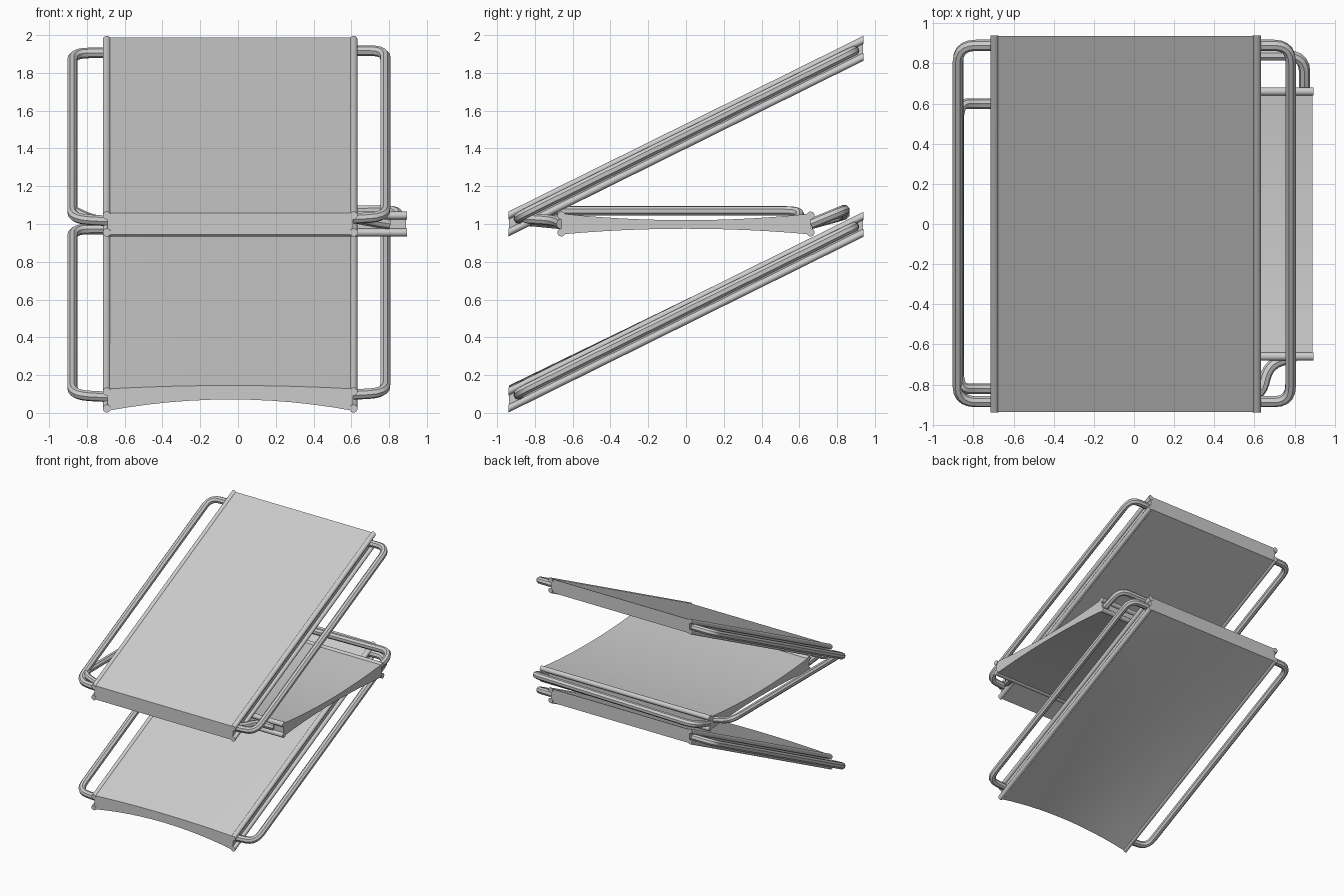
import bpy, bmesh, math
from mathutils import Vector, Matrix

if "Cube" in bpy.data.objects:
    bpy.data.objects.remove(bpy.data.objects["Cube"])

SLOPE = 0.495


def finish(name, bm, place, angle=35):
    for v in bm.verts:
        v.co = place(v.co)
    bmesh.ops.recalc_face_normals(bm, faces=bm.faces)
    me = bpy.data.meshes.new(name)
    bm.to_mesh(me)
    bm.free()
    ob = bpy.data.objects.new(name, me)
    bpy.context.collection.objects.link(ob)
    for p in me.polygons:
        p.use_smooth = True
    bpy.context.view_layer.objects.active = ob
    ob.select_set(True)
    bpy.ops.object.shade_smooth_by_angle(angle=math.radians(angle))
    ob.select_set(False)
    return ob


def slanted(z0):
    # shear along y so the panel ends stay vertical
    return lambda p: Vector((p.x, p.y, p.z + z0 + SLOPE * p.y))


def sideways(p):
    # quarter-turned middle panel
    return Vector((p.y, p.x, p.z + 1.0))


def sheet(name, x0, x1, y0, y1, place, top=lambda t: 0, bottom=lambda t: 0, h=0.058):
    # closed fabric pad; top/bottom give the bow along its length
    bm = bmesh.new()
    nx, ny = 12, 8
    rings = []
    for j in range(ny + 1):
        t = j / ny
        y = y0 + (y1 - y0) * t
        up, low = [], []
        for i in range(nx + 1):
            s = i / nx
            bow = 4 * s * (1 - s)
            x = x0 + (x1 - x0) * s
            up.append(bm.verts.new((x, y, h + top(t) * bow)))
            low.append(bm.verts.new((x, y, -h + bottom(t) * bow)))
        rings.append((up, low))
    for j in range(ny):
        (ua, la), (ub, lb) = rings[j], rings[j + 1]
        for i in range(nx):
            bm.faces.new((ua[i], ua[i + 1], ub[i + 1], ub[i]))
            bm.faces.new((la[i], lb[i], lb[i + 1], la[i + 1]))
        for i in (0, nx):
            bm.faces.new((ua[i], ub[i], lb[i], la[i]))
    for up, low in (rings[0], rings[-1]):
        for i in range(nx):
            bm.faces.new((up[i], up[i + 1], low[i + 1], low[i]))
    return finish(name, bm, place)


def rails(name, xs, y0, y1, place):
    # two stacked tubes along each side
    bm = bmesh.new()
    for x in xs:
        for z in (-0.045, 0.045):
            m = Matrix.Translation((x, (y0 + y1) / 2, z)) @ Matrix.Rotation(math.pi / 2, 4, 'X')
            bmesh.ops.create_cone(bm, cap_ends=True, segments=14, radius1=0.021,
                                  radius2=0.021, depth=y1 - y0, matrix=m)
    return finish(name, bm, place)


def tube(name, pts, radius=0.028, fillet=0.09):
    # round bar along a path with rounded corners
    pts = [Vector(p) for p in pts]
    path = [pts[0]]
    for a, b, c in zip(pts, pts[1:], pts[2:]):
        p = b + (a - b).normalized() * min(fillet, (a - b).length * 0.48)
        q = b + (c - b).normalized() * min(fillet, (c - b).length * 0.48)
        for k in range(6):
            t = k / 5
            path.append(p * (1 - t) ** 2 + b * 2 * t * (1 - t) + q * t * t)
    path.append(pts[-1])
    cu = bpy.data.curves.new(name, 'CURVE')
    cu.dimensions = '3D'
    cu.bevel_depth = radius
    cu.bevel_resolution = 2
    cu.use_fill_caps = True
    sp = cu.splines.new('POLY')
    sp.points.add(len(path) - 1)
    for sp_pt, p in zip(sp.points, path):
        sp_pt.co = (*p, 1)
    ob = bpy.data.objects.new(name, cu)
    bpy.context.collection.objects.link(ob)
    bpy.context.view_layer.objects.active = ob
    ob.select_set(True)
    bpy.ops.object.convert(target='MESH')
    bpy.ops.object.shade_smooth_by_angle(angle=math.radians(40))
    bpy.context.object.select_set(False)


# Upper and lower slanted panels
for label, z0, bow in (("upper", 1.465, 0), ("lower", 0.533, 1)):
    place = slanted(z0)
    sheet(label + "_sheet", -0.69, 0.61, -0.937, 0.937, place,
          top=lambda t, b=bow: 0.018 * b * (1 - t),
          bottom=lambda t, b=bow: 0.06 * b * (1 - t))
    rails(label + "_rails", (-0.695, 0.612), -0.94, 0.94, place)
    for side, xin, xout, h in (("left", -0.69, -0.877, 0.0), ("right", 0.61, 0.78, 0.012)):
        path = [(xin, 0.89, h), (xout, 0.89, h), (xout, -0.885, h), (xin, -0.885, h - 0.01)]
        tube(f"{label}_{side}_handle", [place(Vector(p)) for p in path])

# Middle panel, turned a quarter
sheet("middle_sheet", -0.66, 0.66, -0.69, 0.89, sideways,
      top=lambda t: -0.035, bottom=lambda t: 0.03, h=0.055)
rails("middle_rails", (-0.66, 0.66), -0.69, 0.895, sideways)

# Middle panel handles
tube("middle_back_handle", [(0.85, 0.66, 1.0), (0.85, 0.84, 1.075), (-0.67, 0.84, 1.05),
                            (-0.67, 0.66, 1.0)])
tube("middle_front_handle", [(0.80, -0.66, 1.0), (0.67, -0.70, 1.02), (0.63, -0.86, 1.03),
                             (-0.67, -0.86, 1.02), (-0.67, -0.66, 1.0)], fillet=0.07)
tube("middle_left_handle", [(-0.69, 0.60, 1.01), (-0.79, 0.60, 1.03), (-0.872, 0.60, 1.07),
                            (-0.872, -0.82, 1.07), (-0.79, -0.82, 1.03), (-0.69, -0.82, 1.01)],
     radius=0.026)
